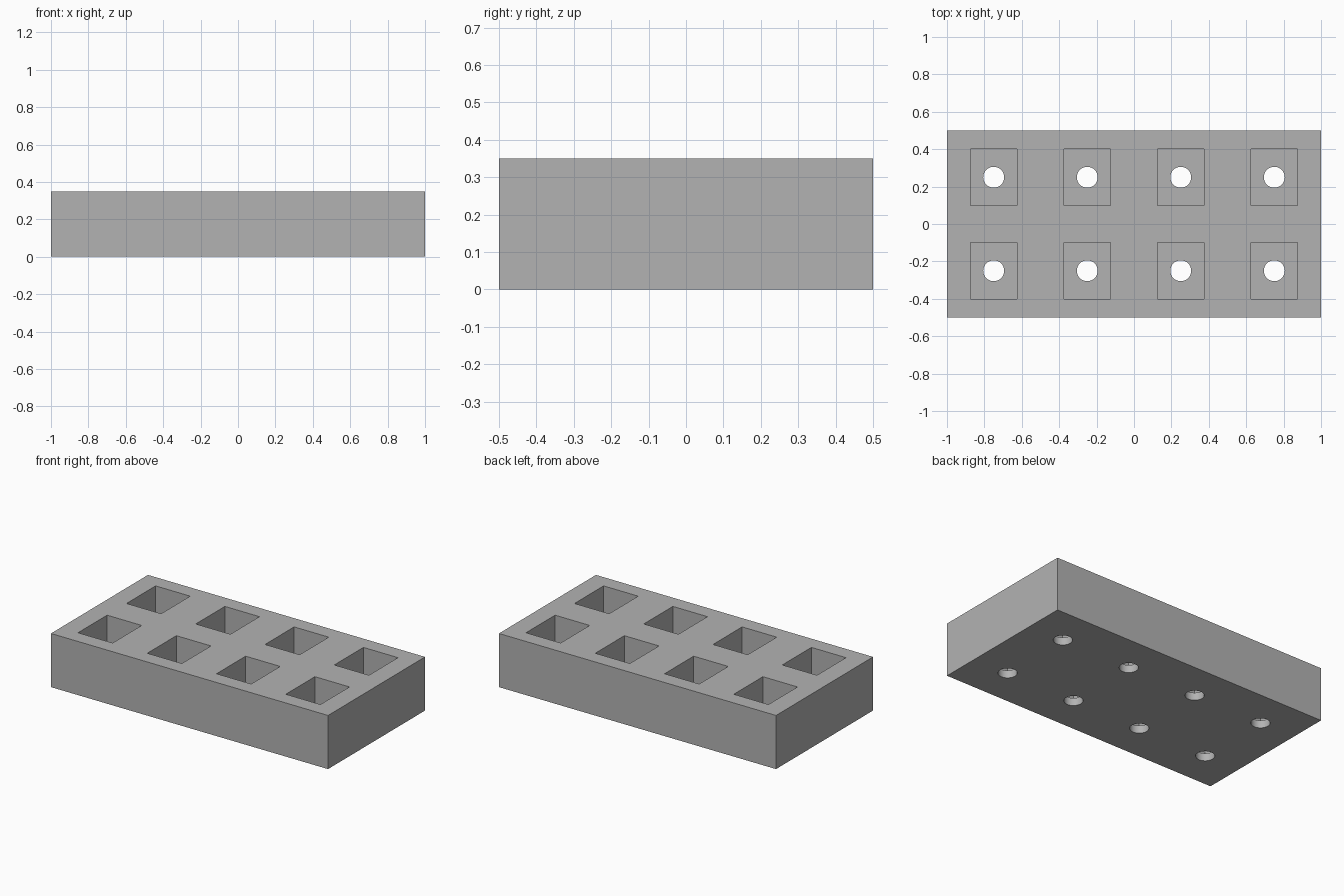
import bpy
from mathutils import Matrix, Vector

old = bpy.data.objects.get("Cube")
if old:
    bpy.data.objects.remove(old)

LENGTH, WIDTH, HEIGHT = 2.0, 1.0, 0.35
FLOOR = 0.05
POCKET = (0.25, 0.30)
HOLE_RADIUS = 0.056

grey = bpy.data.materials.new("plain grey")
grey.use_nodes = True
colour = (0.45, 0.45, 0.45, 1)
grey.diffuse_color = colour
grey.node_tree.nodes["Principled BSDF"].inputs["Base Color"].default_value = colour


def add_box(name, size, centre):
    bpy.ops.mesh.primitive_cube_add(size=1, location=centre)
    box = bpy.context.object
    box.name = name
    box.data.transform(Matrix.Diagonal(Vector(size).to_4d()))
    box.data.materials.append(grey)
    return box


def cut(target, cutter):
    cutter.hide_render = True
    mod = target.modifiers.new("cut", 'BOOLEAN')
    mod.operation = 'DIFFERENCE'
    mod.solver = 'EXACT'
    mod.object = cutter
    bpy.context.view_layer.objects.active = target
    bpy.ops.object.modifier_apply(modifier=mod.name)
    bpy.data.objects.remove(cutter)


# Solid block
tray = add_box("pocketed_tray", (LENGTH, WIDTH, HEIGHT), (0, 0, HEIGHT / 2))

# Two rows of four deep pockets, each with a round drain hole in its floor
for x in (-0.75, -0.25, 0.25, 0.75):
    for y in (-0.25, 0.25):
        cut(tray, add_box("pocket_cutter", (*POCKET, 2 * (HEIGHT - FLOOR)), (x, y, HEIGHT)))
        bpy.ops.mesh.primitive_cylinder_add(vertices=32, radius=HOLE_RADIUS,
                                            depth=4 * FLOOR, location=(x, y, 0))
        drain = bpy.context.object
        drain.data.materials.append(grey)
        cut(tray, drain)

# Smooth the drain walls, keep the block edges sharp
bpy.ops.object.select_all(action='DESELECT')
tray.select_set(True)
bpy.context.view_layer.objects.active = tray
bpy.ops.object.shade_smooth_by_angle(angle=0.6)
